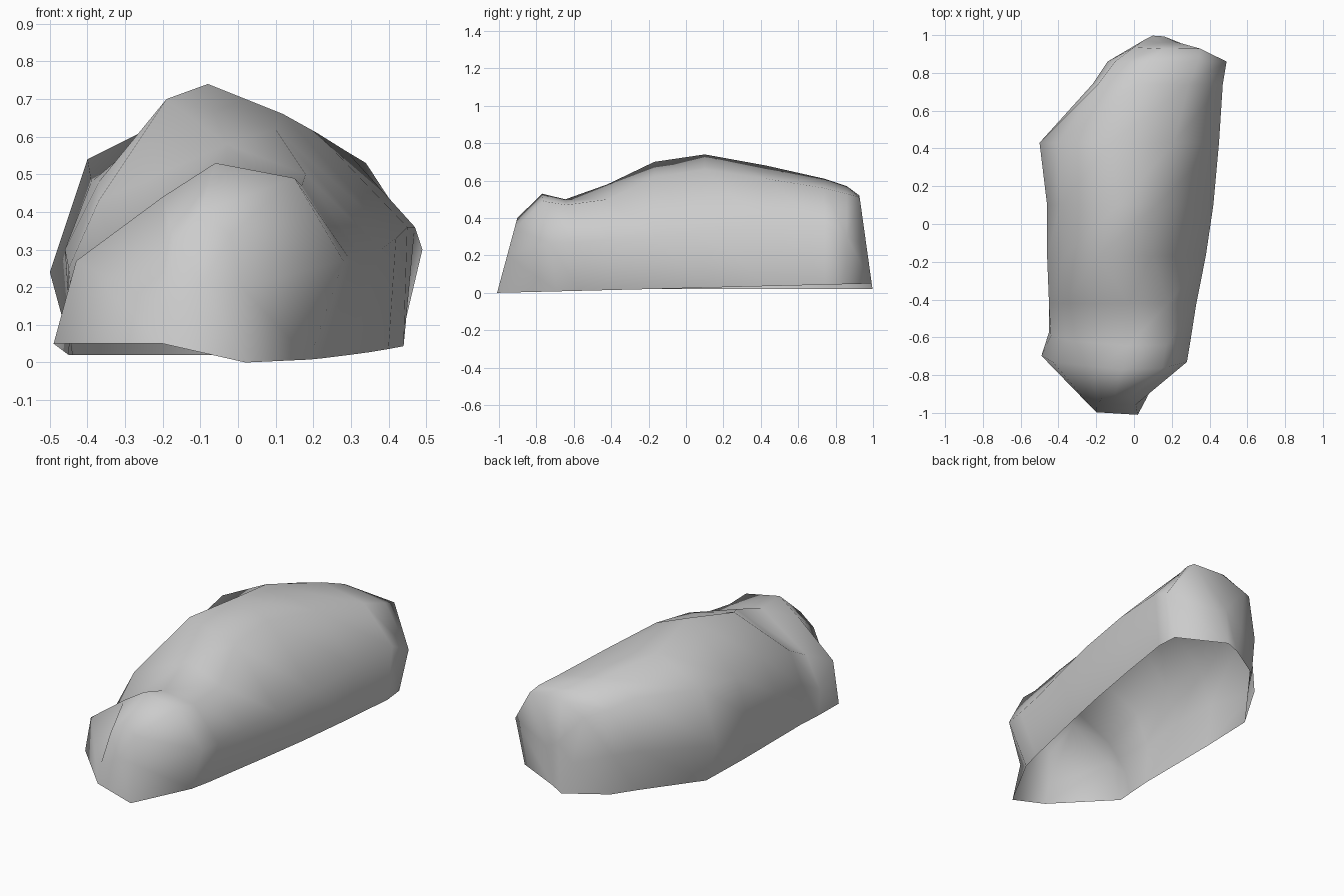
import bpy
import bmesh
from mathutils import Vector

cube = bpy.data.objects.get("Cube")
if cube:
    bpy.data.objects.remove(cube, do_unlink=True)


def make_material(name, colour):
    material = bpy.data.materials.new(name)
    material.use_nodes = True
    material.diffuse_color = colour
    shader = material.node_tree.nodes["Principled BSDF"]
    shader.inputs["Base Color"].default_value = colour
    return material


def arch(bm, y, rim_right, outline, rim_left, lean=0):
    """One cross-section arch; its rim lifts under the nose and towards the tail."""
    right_height = .05 if y < -.6 else .02
    left_height = .025 * (y + 1)
    points = [(rim_right, right_height), *outline, (rim_left, max(left_height, 0))]
    return [bm.verts.new((x, y + lean * z, z)) for x, z in points]


def loft(bm, rings):
    """Join neighbouring arches with four-sided faces."""
    for first, second in zip(rings, rings[1:]):
        for i in range(len(first) - 1):
            bm.faces.new((first[i], first[i + 1], second[i + 1], second[i]))


def cap(bm, ring):
    """Close an end arch with a fan around its middle."""
    total = sum((vert.co for vert in ring), Vector())
    middle = bm.verts.new(total / len(ring))
    for a, b in zip(ring, ring[1:] + ring[:1]):
        bm.faces.new((a, b, middle))


# Nose to tail: y, right rim, outline from right side over the ridge to left side,
# left rim, lean
sections = [
    (-1.01, -.2, [(-.2, .15), (-.17, .32), (-.1, .4), (-.02, .34), (.01, .2)], .02, .27),
    (-.69, -.49, [(-.43, .27), (-.2, .44), (-.06, .53), (.15, .49), (.28, .27)], .19, -.15),
    (-.57, -.45, [(-.44, .16), (-.34, .32), (-.03, .5), (.17, .47), (.3, .27)], .22, -.15),
    (-.42, -.44, [(-.45, .25), (-.37, .43), (-.03, .58), (.18, .5), (.33, .28)], .25),
    (-.17, -.44, [(-.46, .3), (-.37, .48), (-.19, .7), (.1, .62), (.38, .3)], .3),
    (.1, -.44, [(-.46, .28), (-.39, .48), (-.08, .74), (.12, .66), (.42, .33)], .35),
    (.43, -.43, [(-.5, .24), (-.4, .54), (-.12, .68), (.21, .61), (.45, .36)], .4),
    (.74, -.2, [(-.22, .25), (-.19, .55), (.02, .61), (.29, .56), (.47, .36)], .44),
    (.86, -.12, [(-.14, .25), (-.1, .5), (.08, .57), (.34, .53), (.49, .3)], .43),
    (1, .1, [(.05, .2), (0, .46), (.15, .52), (.35, .51), (.22, .25)], .16, -.14),
]

# Hollow boulder shell, open underneath
bm = bmesh.new()
rings = [arch(bm, *section) for section in sections]
loft(bm, rings)
cap(bm, rings[0])
cap(bm, rings[-1])

# Face the shell outwards
bmesh.ops.recalc_face_normals(bm, faces=bm.faces)
bm.normal_update()
if max(bm.verts, key=lambda vert: vert.co.z).normal.z < 0:
    bmesh.ops.reverse_faces(bm, faces=bm.faces)
for face in bm.faces:
    face.smooth = True

mesh = bpy.data.meshes.new("boulder")
bm.to_mesh(mesh)
bm.free()
mesh.materials.append(make_material("stone grey", (.6, .6, .6, 1)))
boulder = bpy.data.objects.new("boulder", mesh)
bpy.context.collection.objects.link(boulder)
